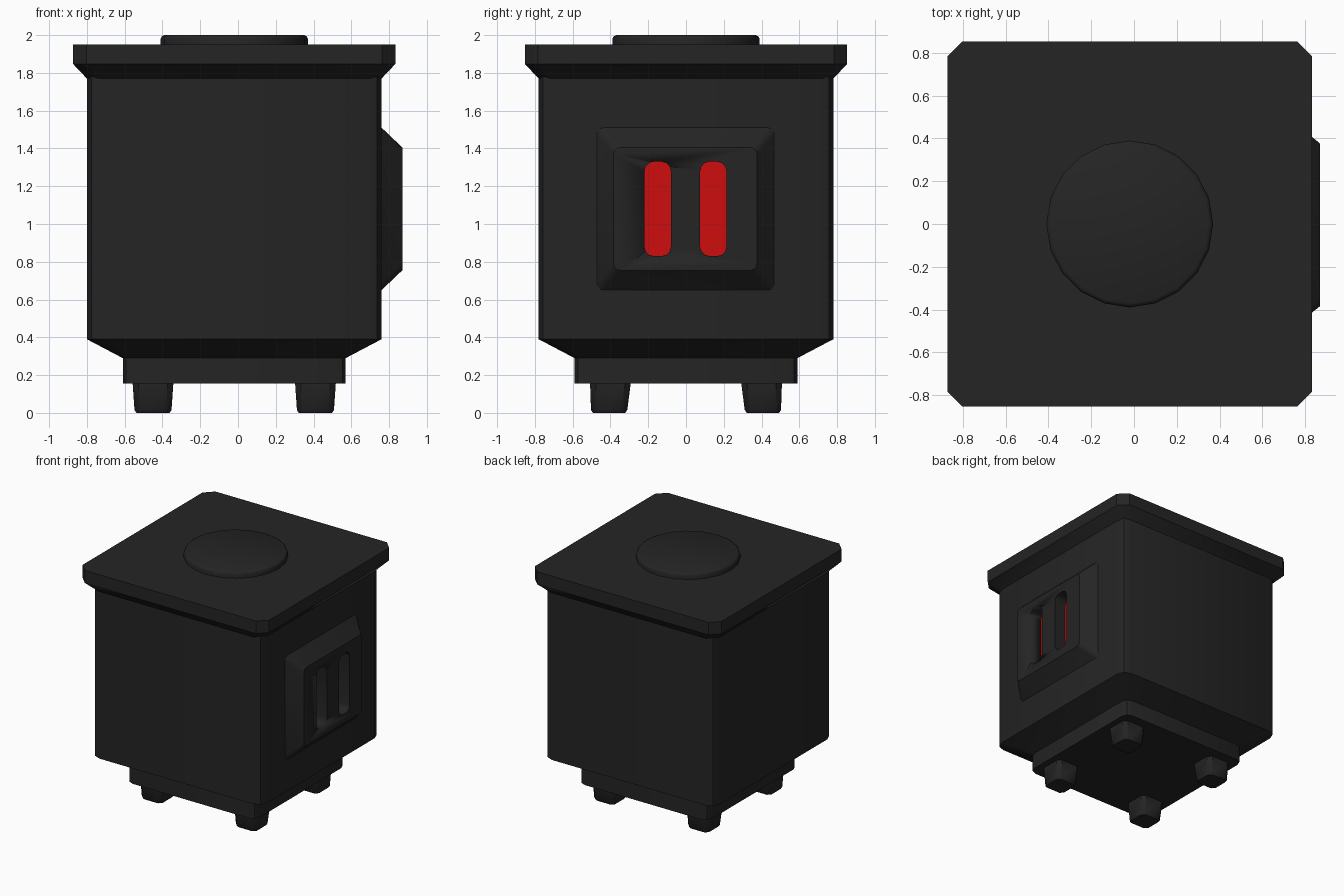
import bpy, bmesh, math

if "Cube" in bpy.data.objects:
    bpy.data.objects.remove(bpy.data.objects["Cube"])

CX = -0.02  # centre of the stove body in x


def material(name, rgb):
    m = bpy.data.materials.new(name)
    m.diffuse_color = (*rgb, 1)
    m.use_nodes = True
    m.node_tree.nodes["Principled BSDF"].inputs["Base Color"].default_value = m.diffuse_color
    return m


IRON = material("black iron", (0.018, 0.018, 0.018))
GLOW = material("glowing red", (0.62, 0.004, 0.004))


def ring(hu, hv, r, seg, cu=0, cv=0):
    """Rectangle with rounded (seg > 1) or chamfered (seg = 1) corners."""
    pts = []
    for k, (su, sv) in enumerate(((1, 1), (-1, 1), (-1, -1), (1, -1))):
        for i in range(seg + 1):
            a = math.pi / 2 * (k + i / seg)
            pts.append((cu + su * (hu - r) + r * math.cos(a),
                        cv + sv * (hv - r) + r * math.sin(a)))
    return pts


def loft(name, sections, mat, axis="z", smooth=40):
    """Closed solid through (height, ring) sections along z or x."""
    bm = bmesh.new()
    loops = []
    for h, pts in sections:
        loops.append([bm.verts.new((u, v, h) if axis == "z" else (h, u, v))
                      for u, v in pts])
    n = len(loops[0])
    for a, b in zip(loops, loops[1:]):
        for i in range(n):
            j = (i + 1) % n
            bm.faces.new((a[i], a[j], b[j], b[i]))
    bm.faces.new(loops[0][::-1])
    bm.faces.new(loops[-1])
    bmesh.ops.recalc_face_normals(bm, faces=bm.faces)
    me = bpy.data.meshes.new(name)
    bm.to_mesh(me)
    bm.free()
    me.materials.append(mat)
    ob = bpy.data.objects.new(name, me)
    bpy.context.collection.objects.link(ob)
    if smooth:
        bpy.ops.object.select_all(action="DESELECT")
        ob.select_set(True)
        bpy.context.view_layer.objects.active = ob
        bpy.ops.object.shade_smooth_by_angle(angle=math.radians(smooth))
    return ob


def square(h, r, seg=2):
    return ring(h, h, r, seg, CX, 0)


# Body with tapered underside and base plinth
loft("stove_body", [(0.155, square(0.59, 0.06)), (0.29, square(0.59, 0.06)),
                    (0.39, square(0.78, 0.08)), (1.78, square(0.78, 0.08))], IRON)

# Flared lid with chamfered corners
loft("lid", [(1.77, square(0.78, 0.07, 1)), (1.847, square(0.853, 0.07, 1)),
             (1.95, square(0.853, 0.07, 1))], IRON, smooth=35)

# Round cooking plate
def circle(r, n=20):
    return [(CX + r * math.cos(2 * math.pi * i / n),
             r * math.sin(2 * math.pi * i / n)) for i in range(n)]

loft("hot_plate", [(1.94, circle(0.39)), (1.98, circle(0.39)),
                   (1.993, circle(0.384)), (2.0, circle(0.37))], IRON)

# Four tapered legs
for sx, xn in ((-1, "left"), (1, "right")):
    for sy, yn in ((-1, "front"), (1, "back")):
        x, y = CX + sx * 0.43, sy * 0.4
        loft(f"{yn}_{xn}_leg",
             [(0.0, ring(0.088, 0.085, 0.025, 1, x, y + sy * 0.007)),
              (0.015, ring(0.098, 0.096, 0.03, 1, x, y + sy * 0.007)),
              (0.16, ring(0.108, 0.108, 0.03, 1, x, y))], IRON)

# Raised door frame with two slots cut through it
door = loft("door_frame", [(0.75, ring(0.469, 0.43, 0.035, 3, -0.002, 1.08)),
                           (0.76, ring(0.469, 0.43, 0.035, 3, -0.002, 1.08)),
                           (0.87, ring(0.38, 0.325, 0.035, 3, -0.004, 1.08))],
            IRON, axis="x", smooth=32)
for y, side in ((-0.15, "front"), (0.145, "back")):
    slot = ring(0.07, 0.25, 0.05, 3, y, 1.08)
    cutter = loft(f"{side}_slot_cutter", [(0.7, slot), (0.95, slot)], IRON, "x")
    cutter.hide_render = True
    cutter.hide_viewport = True
    cut = door.modifiers.new(f"{side} slot", "BOOLEAN")
    cut.operation, cut.solver, cut.object = "DIFFERENCE", "EXACT", cutter
    # Red glow at the bottom of the slot
    loft(f"{side}_glow", [(0.758, slot), (0.764, slot)], GLOW, "x", smooth=0)
